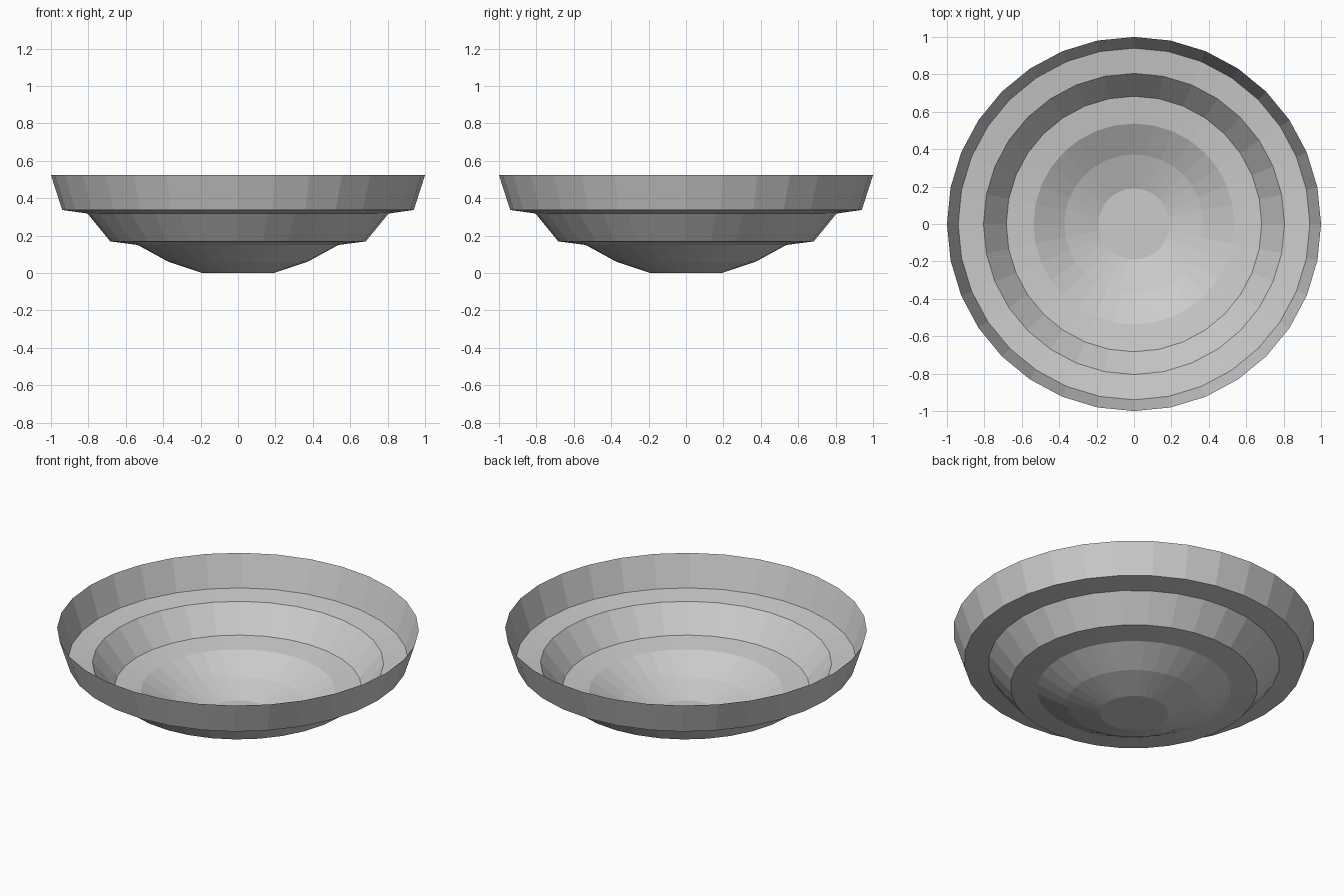
import bpy, bmesh
from math import cos, sin, tau

if "Cube" in bpy.data.objects:
    bpy.data.objects.remove(bpy.data.objects["Cube"])

SIDES = 32
# Outline from the flat base up to the rim: (radius, height)
PROFILE = [(0.19, 0.0), (0.372, 0.06), (0.537, 0.15), (0.683, 0.169),
           (0.805, 0.318), (0.94, 0.337), (1.0, 0.523)]

# Stepped dish: thin open shell, rings joined by flat faces
bm = bmesh.new()
rings = [[bm.verts.new((r * cos(tau * i / SIDES), r * sin(tau * i / SIDES), z))
          for i in range(SIDES)] for r, z in PROFILE]
for lower, upper in zip(rings, rings[1:]):
    for i in range(SIDES):
        j = (i + 1) % SIDES
        bm.faces.new((lower[i], lower[j], upper[j], upper[i]))

# Flat base disc
bm.faces.new(rings[0][::-1])

mesh = bpy.data.meshes.new("stepped_dish")
bm.to_mesh(mesh)
bm.free()
dish = bpy.data.objects.new("stepped_dish", mesh)
bpy.context.collection.objects.link(dish)
